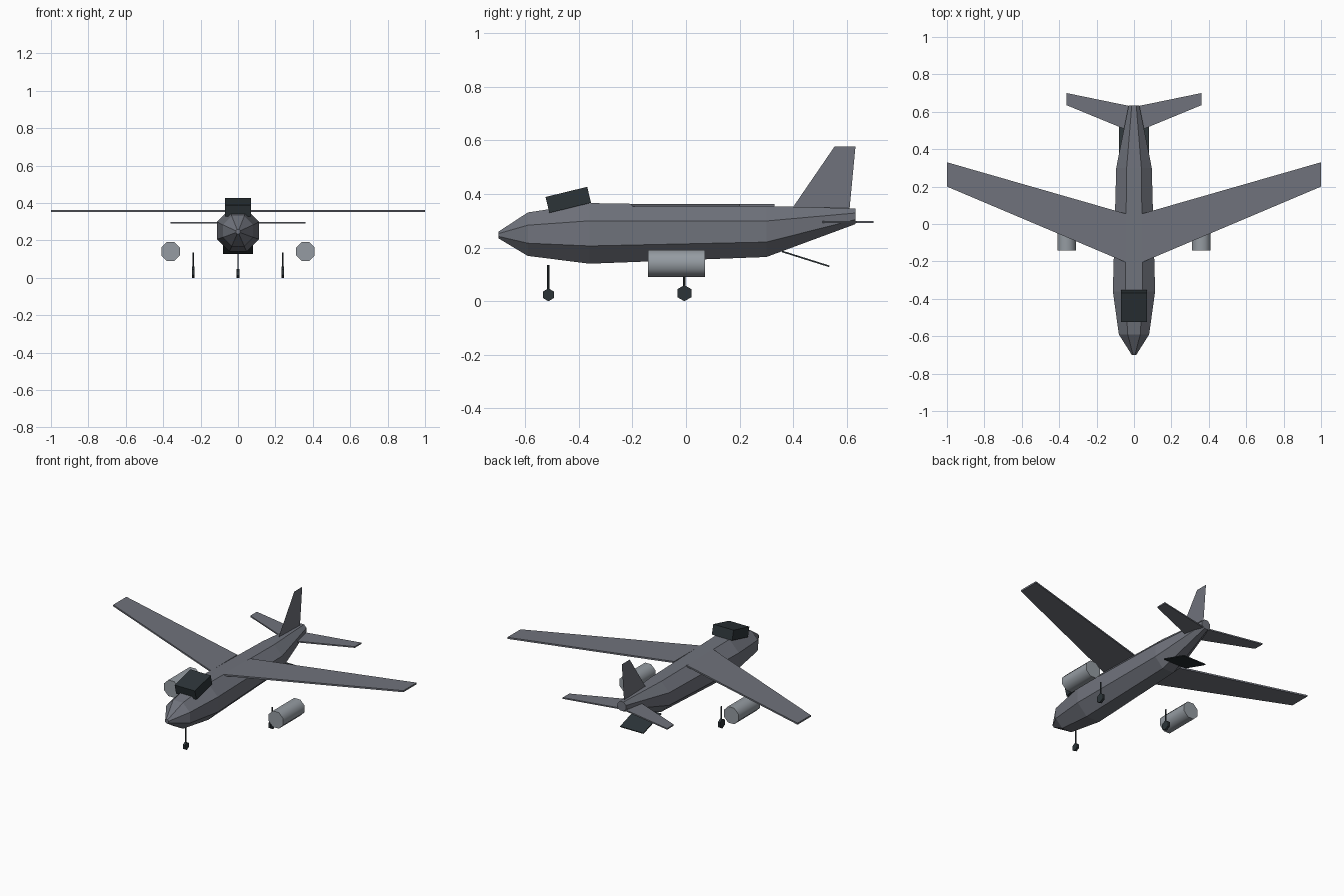
import bpy, math
from mathutils import Matrix, Vector

cube = bpy.data.objects.get("Cube")
if cube:
    bpy.data.objects.remove(cube, do_unlink=True)


def make_material(name, rgb):
    mat = bpy.data.materials.new(name)
    mat.use_nodes = True
    mat.diffuse_color = (*rgb, 1)
    mat.node_tree.nodes["Principled BSDF"].inputs["Base Color"].default_value = (*rgb, 1)
    return mat


GREY = make_material("airframe grey", (0.16, 0.17, 0.20))
LIGHT = make_material("engine grey", (0.30, 0.33, 0.36))
DARK = make_material("dark slate", (0.025, 0.034, 0.039))


def mesh_object(name, verts, faces, mat):
    mesh = bpy.data.meshes.new(name)
    mesh.from_pydata(verts, [], faces)
    mesh.materials.append(mat)
    obj = bpy.data.objects.new(name, mesh)
    bpy.context.scene.collection.objects.link(obj)
    return obj


def loft(name, rings, mat):
    """Skin a list of equal-sized vertex rings and cap both ends."""
    n = len(rings[0])
    verts = [v for ring in rings for v in ring]
    faces = [(k * n + i, k * n + (i + 1) % n, (k + 1) * n + (i + 1) % n, (k + 1) * n + i)
             for k in range(len(rings) - 1) for i in range(n)]
    faces += [tuple(reversed(range(n))), tuple(range(len(verts) - n, len(verts)))]
    obj = mesh_object(name, verts, faces, mat)
    # make every face point outwards
    import bmesh
    bm = bmesh.new()
    bm.from_mesh(obj.data)
    bmesh.ops.recalc_face_normals(bm, faces=bm.faces)
    bm.to_mesh(obj.data)
    bm.free()
    return obj


def ring(sides, apothem, turn=0.5):
    r = apothem / math.cos(math.pi / sides)
    return [(r * math.cos((i + turn) * math.tau / sides),
             r * math.sin((i + turn) * math.tau / sides)) for i in range(sides)]


def box(name, size, centre, tilt, mat):
    sx, sy, sz = (s / 2 for s in size)
    turn = Matrix.Rotation(tilt, 3, 'X')
    rings = [[Vector(centre) + turn @ Vector((x, y, z))
              for x, y in ((-sx, -sy), (sx, -sy), (sx, sy), (-sx, sy))] for z in (-sz, sz)]
    return loft(name, rings, mat)


def panel(name, outline, low, high, mat):
    """Flat plate from an x, y outline."""
    return loft(name, [[(x, y, z) for x, y in outline] for z in (low, high)], mat)


# Fuselage: octagonal sections as (y, centre height, half height)
sections = [(-0.70, 0.247, 0.012), (-0.59, 0.25, 0.081), (-0.36, 0.253, 0.113),
            (0.30, 0.26, 0.095), (0.633, 0.317, 0.029)]
loft("fuselage", [[(x, y, c + z) for x, z in ring(8, h)] for y, c, h in sections], GREY)

# Fin: a single sheet
mesh_object("tail_fin", [(0, 0.40, 0.352), (0, 0.61, 0.345), (0, 0.632, 0.577), (0, 0.554, 0.577)],
            [(0, 1, 2, 3)], GREY)

# Cockpit block and lowered rear ramp
box("cockpit", (0.14, 0.16, 0.061), (0, -0.439, 0.378), math.radians(13.7), DARK)
box("rear_ramp", (0.16, 0.185, 0.006), (0, 0.446, 0.158), math.radians(-17.5), DARK)


def wheel_leg(name, x, y, radius, width):
    loft(name + "_wheel", [[(x + s * width / 2, y + a, radius + b)
         for a, b in ring(6, radius * math.cos(math.pi / 6), 0.5)] for s in (-1, 1)], DARK)
    loft(name + "_strut", [[(x + a, y + b, z) for a, b in ring(6, 0.004)]
                           for z in (radius, 0.135)], DARK)


wheel_leg("nose", 0, -0.513, 0.024, 0.014)

# Paired parts
for side, s in (("left", 1), ("right", -1)):
    panel(side + "_wing", [(s * 0.043, -0.205), (s, 0.2), (s, 0.33), (s * 0.043, 0.055)],
          0.353, 0.363, GREY)
    panel(side + "_tailplane", [(s * 0.02, 0.495), (s * 0.36, 0.635), (s * 0.36, 0.70), (s * 0.02, 0.63)],
          0.292, 0.3, GREY)
    engine = loft(side + "_engine", [[(s * 0.36 + x, y, 0.141 + z) for x, z in ring(8, 0.05)]
                                     for y in (-0.142, 0.07)], LIGHT)
    bpy.ops.object.select_all(action='DESELECT')
    engine.select_set(True)
    bpy.context.view_layer.objects.active = engine
    bpy.ops.object.shade_smooth_by_angle(angle=math.radians(50))
    wheel_leg(side + "_main", s * 0.24, -0.006, 0.03, 0.014)
